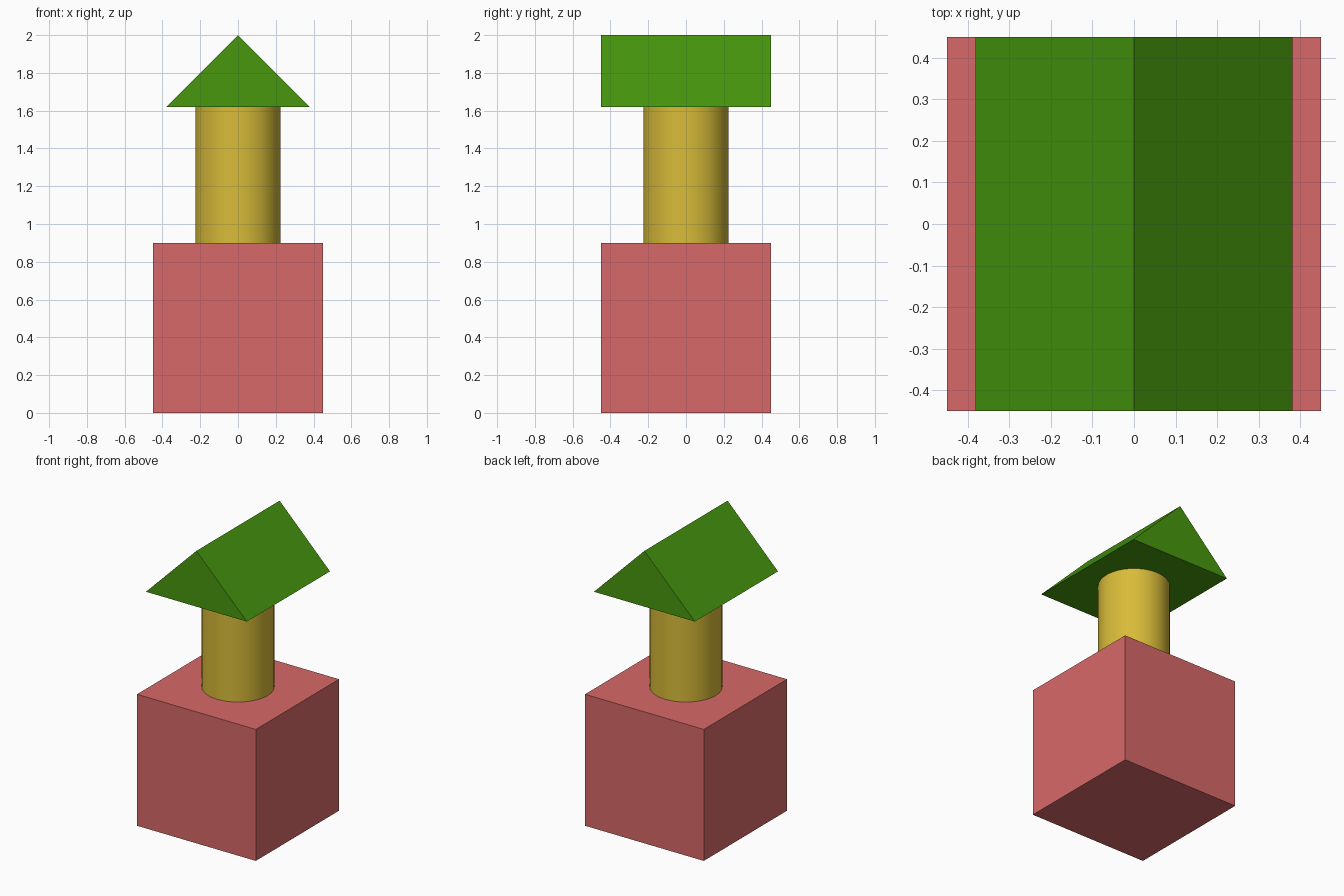
import bpy
import bmesh
import math

if "Cube" in bpy.data.objects:
    bpy.data.objects.remove(bpy.data.objects["Cube"])

# Proportions: unit cube, 0.25 radius column, roof with 0.6 legs at a right angle
CUBE = 0.8992
COLUMN_R = CUBE * 0.25
COLUMN_H = CUBE * 0.8
ROOF_H = CUBE * 0.6 / math.sqrt(2)


def paint(obj, name, color):
    mat = bpy.data.materials.new(name)
    mat.diffuse_color = (*color, 1.0)
    mat.use_nodes = True
    mat.node_tree.nodes["Principled BSDF"].inputs["Base Color"].default_value = mat.diffuse_color
    obj.data.materials.append(mat)


# Base block
bpy.ops.mesh.primitive_cube_add(size=CUBE, location=(0, 0, CUBE / 2))
base = bpy.context.object
base.name = "base_block"
paint(base, "red", (0.69, 0.14, 0.14))

# Round column
bpy.ops.mesh.primitive_cylinder_add(vertices=64, radius=COLUMN_R, depth=COLUMN_H,
                                    location=(0, 0, CUBE + COLUMN_H / 2))
column = bpy.context.object
column.name = "column"
bpy.ops.object.shade_smooth_by_angle(angle=math.radians(30))
paint(column, "yellow", (0.69, 0.50, 0.04))

# Gable roof: triangular profile extruded front to back
bm = bmesh.new()
profile = [(-ROOF_H, 0), (ROOF_H, 0), (0, ROOF_H)]
face = bm.faces.new([bm.verts.new((x, -CUBE / 2, z)) for x, z in profile])
ext = bmesh.ops.extrude_face_region(bm, geom=[face])
bmesh.ops.translate(bm, vec=(0, CUBE, 0),
                    verts=[g for g in ext["geom"] if isinstance(g, bmesh.types.BMVert)])
bmesh.ops.recalc_face_normals(bm, faces=bm.faces)
mesh = bpy.data.meshes.new("roof")
bm.to_mesh(mesh)
bm.free()
roof = bpy.data.objects.new("roof", mesh)
roof.location.z = CUBE + COLUMN_H
bpy.context.collection.objects.link(roof)
paint(roof, "green", (0.063, 0.31, 0.004))
